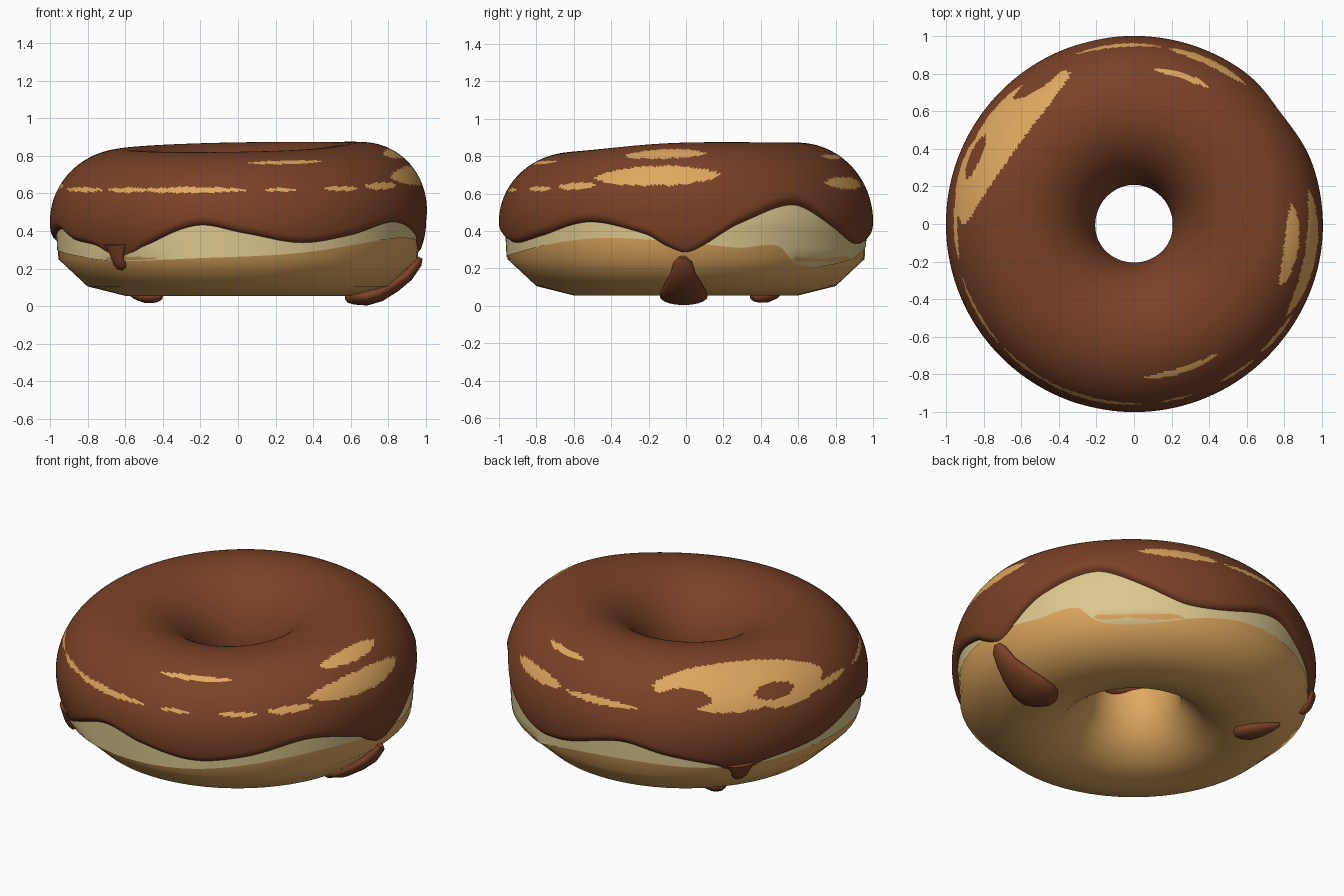
import bpy, bmesh
from math import sin, cos, radians, asin, degrees, pi, sqrt

if "Cube" in bpy.data.objects:
    bpy.data.objects.remove(bpy.data.objects["Cube"])

R, CZ = 0.6, 0.45            # ring radius and centre height


def material(name, rgb):
    m = bpy.data.materials.new(name)
    m.diffuse_color = (*rgb, 1)
    m.use_nodes = True
    m.node_tree.nodes["Principled BSDF"].inputs["Base Color"].default_value = m.diffuse_color
    return m


CHOC = material("chocolate brown", (0.195, 0.053, 0.020))
TAN = material("baked tan", (0.74, 0.39, 0.115))
CREAM = material("pale cream", (0.73, 0.58, 0.28))


def curve(keys):
    """Smooth periodic curve through (degrees, value) keys."""
    n = len(keys)
    def key(i):
        a, v = keys[i % n]
        return a + 360 * (i // n), v
    def f(t):
        t = (t - keys[0][0]) % 360 + keys[0][0]
        i = max(j for j in range(n) if keys[j][0] <= t)
        (a0, v0), (a1, v1), (a2, v2), (a3, v3) = (key(i + k) for k in (-1, 0, 1, 2))
        h = a2 - a1
        m1, m2 = (v2 - v0) / (a2 - a0) * h, (v3 - v1) / (a3 - a1) * h
        u = (t - a1) / h
        return ((2*u**3 - 3*u*u + 1) * v1 + (u**3 - 2*u*u + u) * m1
                + (3*u*u - 2*u**3) * v2 + (u**3 - u*u) * m2)
    return f


def grid(name, rows, close_u, close_v, mats, rule=None):
    """Smooth mesh from a table of points; rule(i, j) gives the colour slot."""
    bm = bmesh.new()
    vs = [[bm.verts.new(p) for p in row] for row in rows]
    nu, nv = len(vs), len(vs[0])
    for i in range(nu if close_u else nu - 1):
        for j in range(nv if close_v else nv - 1):
            i2, j2 = (i + 1) % nu, (j + 1) % nv
            f = bm.faces.new((vs[i][j], vs[i2][j], vs[i2][j2], vs[i][j2]))
            f.smooth = True
            if rule:
                f.material_index = rule(i, j)
    if close_v and not close_u:      # cap tube ends
        bm.faces.new(vs[0])
        bm.faces.new(vs[-1])
    bmesh.ops.recalc_face_normals(bm, faces=bm.faces)
    me = bpy.data.meshes.new(name)
    bm.to_mesh(me)
    bm.free()
    for m in mats:
        me.materials.append(m)
    ob = bpy.data.objects.new(name, me)
    bpy.context.collection.objects.link(ob)
    return ob


def polar(deg, r, z):
    t = radians(deg)
    return (r * cos(t), r * sin(t), z)


def lift(deg, z):
    """The ring is lower at the front and higher at the right and back."""
    if z <= CZ:
        return z
    t = radians(deg)
    top = 0.396 + 0.010 * cos(t) + 0.025 * sin(t) + 0.012 * max(0, cos(t)) ** 4
    return CZ + (z - CZ) * top / 0.4


# Dough ring, coarse twelve-sided section
PROFILE = [(.6, .055), (.8, .105), (.955, .25), (.965, .45), (.925, .62), (.79, .77),
           (.6, .81), (.4, .77), (.27, .63), (.22, .45), (.26, .25), (.4, .105)]
SEG = 64
grid("dough_ring", [[polar(i * 360 / SEG, r, lift(i * 360 / SEG, z)) for r, z in PROFILE]
                    for i in range(SEG)], True, True, [TAN])

# Pale band around the waist of the dough
band_low = curve([(-133, .24), (-103, .255), (-72, .28), (-31, .36), (0, .34), (17, .31),
                  (31, .32), (37, .235), (50, .21), (65, .24), (85, .31), (105, .33),
                  (135, .30), (180, .30), (205, .27)])


def waist(z):
    pts = PROFILE[1:5]
    for (r0, z0), (r1, z1) in zip(pts, pts[1:]):
        if z <= z1:
            return r0 + (r1 - r0) * (z - z0) / (z1 - z0) + 0.004
    return pts[-1][0]


rows = []
for i in range(180):
    a = i * 2
    lo = band_low(a)
    zs = [lo + (0.45 - lo) * k / 5 for k in range(6)] + [0.51, 0.57]
    rows.append([polar(a, waist(z), lift(a, z)) for z in zs])
grid("pale_waist_band", rows, True, False, [CREAM])

# Icing with a wavy lower edge
edge = curve([(-165, .40), (-154, .34), (-141, .30), (-131, .22), (-121, .30), (-103, .42),
              (-88, .375), (-70, .32), (-53, .36), (-32, .44), (-13, .37), (-6, .30),
              (0, .26), (6, .31), (17, .43), (37, .54), (53, .42), (67, .32), (80, .33),
              (103, .43), (118, .37), (135, .29), (143, .22), (151, .28), (174, .33)])
NU, NV = 288, 120


def icing_point(a, phi, tuck):
    t, p = radians(a), radians(phi)
    k = 1 - 0.13 * tuck
    if 0 < phi < 90:                      # swelling on the right shoulder
        k += 0.08 * max(0, cos(t + 0.15)) ** 6 * sin(2 * p)
    r = R + (0.4 if phi < 90 else 0.395) * k * cos(p)
    return polar(a, r, lift(a, CZ + 0.4 * k * sin(p)))


def phi_at(a, j):
    start = degrees(asin((edge(a) - CZ) / 0.4))
    end = 184 + 4 * sin(radians(3 * a))
    return start + (end - start) * j / NV, start, end


rows = []
for i in range(NU):
    a = i * 360 / NU
    row = []
    for j in range(NV + 1):
        phi, s, e = phi_at(a, j)
        d = min(1, min(phi - s, e - phi) / 8)
        row.append(icing_point(a, phi, 1 - sqrt(max(0, 1 - (1 - d) ** 2))))
    rows.append(row)

# Bare dough showing through: angle, half width, section angle, half height
BARE = [(144, 31, 47, 22), (162, 18, 40, 18), (-10, 21, 34, 8), (-8, 15, 55, 6),
        (-72, 15, 57, 2.6), (72, 11, 55, 3), (65, 14, 29, 5), (-105, 18, 27, 2.8),
        (-128, 8, 27, 2.2), (-150, 12, 27, 2.2), (-76, 5, 27, 1.8), (-55, 7, 27, 2),
        (-38, 8, 28, 3), (95, 14, 28, 2.6), (178, 14, 29, 3)]
BROWN = [(124, 10, 37, 9), (157, 8, 37, 7)]      # icing islands in the big patch


def inside(spots, a, phi):
    return any((((a - c + 180) % 360 - 180) / w) ** 2 + abs((phi - p) / h) ** 1.5 < 1
               for c, w, p, h in spots)


def icing_colour(i, j):
    a = (i + 0.5) * 360 / NU
    phi = phi_at(a, j + 0.5)[0]
    return int(inside(BARE, a, phi) and not inside(BROWN, a, phi))


grid("icing", rows, True, False, [CHOC, TAN], icing_colour)


# Drips: tubes that follow the dough section; stations are (radius, height, half width)
def drip(name, a, stations, thick):
    t = radians(a)
    widest = max(s[2] for s in stations)
    rows = []
    for k, (r, z, w) in enumerate(stations):
        r0, z0, _ = stations[max(0, k - 1)]
        r1, z1, _ = stations[min(len(stations) - 1, k + 1)]
        dr, dz = r1 - r0, z1 - z0
        n = sqrt(dr * dr + dz * dz)
        nr, nz = -dz / n, dr / n
        h = thick * sqrt(w / widest)
        ring = []
        for q in range(20):
            u, v = w * cos(q * pi / 10), h * sin(q * pi / 10)
            x, y, zz = polar(a, r + nr * v, z + nz * v)
            ring.append((x - u * sin(t), y + u * cos(t), zz))
        rows.append(ring)
    return grid(name, rows, False, True, [CHOC])


drip("right_drip", -1, [(.965, .26, .02), (.95, .23, .05), (.90, .165, .07), (.83, .115, .10),
                        (.75, .07, .125), (.68, .05, .128), (.62, .05, .10), (.585, .05, .06),
                        (.57, .052, .01)], .047)
drip("front_drip", -132, [(.97, .33, .08), (.962, .28, .05), (.955, .25, .04), (.94, .225, .042),
                          (.925, .205, .03), (.915, .195, .006)], .03)
drip("back_drip", 143, [(.97, .31, .08), (.96, .26, .05), (.945, .235, .045), (.925, .215, .03),
                        (.915, .205, .006)], .028)
drip("underside_drop", 139, [(.80, .10, .008), (.76, .085, .03), (.70, .065, .055),
                             (.64, .052, .068), (.59, .052, .06), (.56, .053, .035),
                             (.548, .055, .006)], .036)
